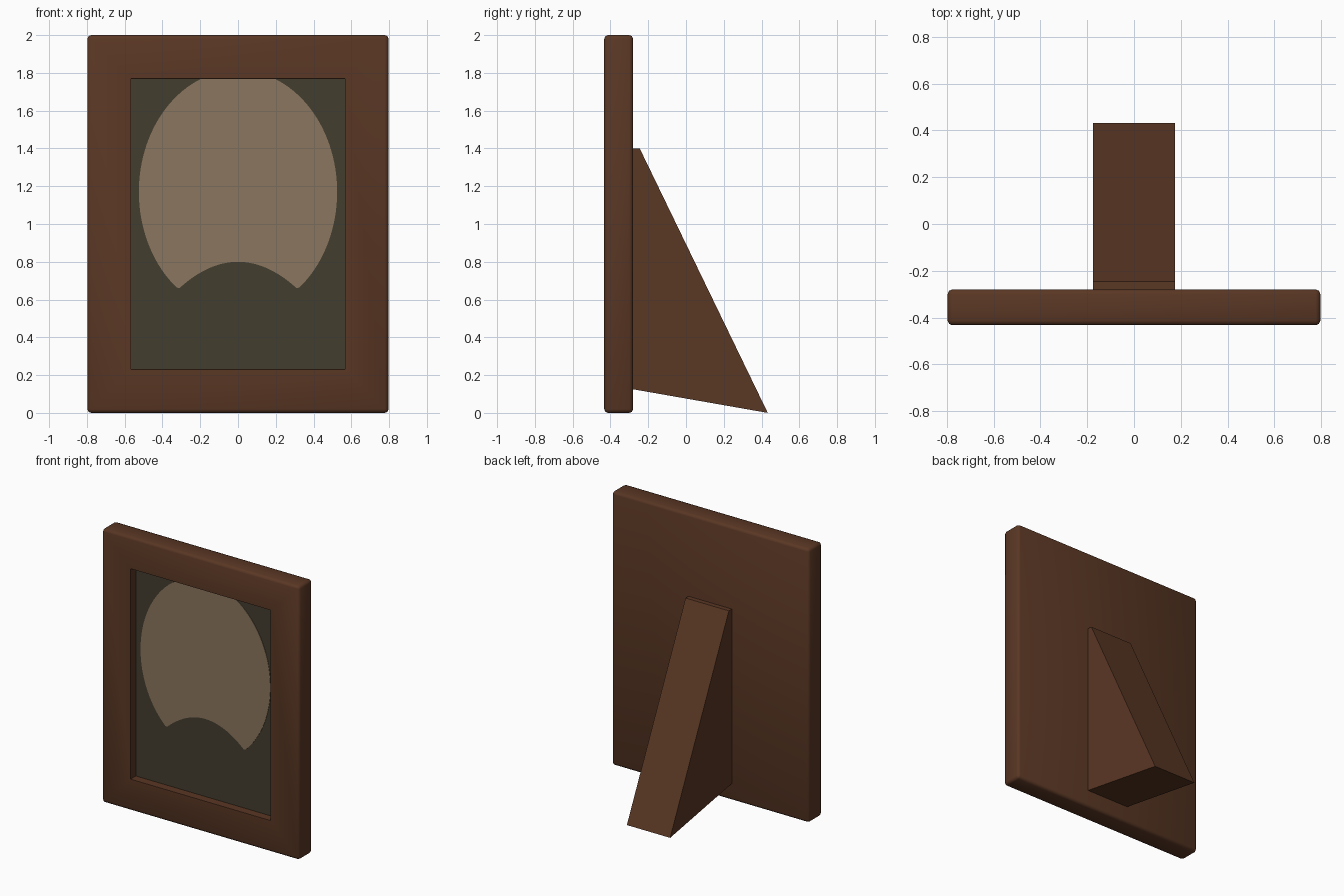
import bpy, bmesh, math

if "Cube" in bpy.data.objects:
    bpy.data.objects.remove(bpy.data.objects["Cube"])


def srgb_material(name, r, g, b):
    lin = [(c / 255 / 12.92) if c < 10 else ((c / 255 + 0.055) / 1.055) ** 2.4 for c in (r, g, b)]
    m = bpy.data.materials.new(name)
    m.diffuse_color = (*lin, 1)
    m.use_nodes = True
    m.node_tree.nodes["Principled BSDF"].inputs["Base Color"].default_value = m.diffuse_color
    return m


wood = srgb_material("brown_wood", 90, 55, 36)
dark = srgb_material("dark_olive", 67, 61, 47)
tan = srgb_material("faded_tan", 138, 118, 94)


def add_object(name, bm, *mats):
    bmesh.ops.recalc_face_normals(bm, faces=bm.faces)
    me = bpy.data.meshes.new(name)
    bm.to_mesh(me)
    bm.free()
    ob = bpy.data.objects.new(name, me)
    bpy.context.collection.objects.link(ob)
    for m in mats:
        me.materials.append(m)
    return ob


def prism(name, points, direction, mat):
    bm = bmesh.new()
    face = bm.faces.new([bm.verts.new(p) for p in points])
    ext = bmesh.ops.extrude_face_region(bm, geom=[face])
    verts = [g for g in ext["geom"] if isinstance(g, bmesh.types.BMVert)]
    bmesh.ops.translate(bm, verts=verts, vec=direction)
    return add_object(name, bm, mat)


HX, Y0, Y1, TOP = 0.797, -0.433, -0.28, 2.0
BORDER, BEVEL, RECESS = 0.231, 0.02, 0.06

# Rounded frame with a recessed picture panel
bm = bmesh.new()
bmesh.ops.create_cube(bm, size=1)
for v in bm.verts:
    v.co = (v.co.x * 2 * HX, Y0 if v.co.y < 0 else Y1, (v.co.z + 0.5) * TOP)
bmesh.ops.bevel(bm, geom=bm.edges[:], offset=BEVEL, segments=2, profile=0.5, affect='EDGES')
bm.normal_update()
front = max((f for f in bm.faces if f.normal.y < -0.99), key=lambda f: f.calc_area())
bmesh.ops.inset_region(bm, faces=[front], thickness=BORDER - BEVEL, use_even_offset=True)
bmesh.ops.inset_region(bm, faces=[front], thickness=0.0005, use_even_offset=True)
for v in front.verts:
    v.co.y = Y0 + RECESS
front.material_index = 1
frame = add_object("picture_frame", bm, wood, dark)
bpy.context.view_layer.objects.active = frame
frame.select_set(True)
bpy.ops.object.shade_smooth_by_angle(angle=math.radians(50))
frame.select_set(False)

# Pale oval with an arched cut at the bottom, clipped by the opening
open_top = TOP - BORDER - 0.001
cx, cz, rx, rz = 0.0, 1.17, 0.525, 0.645
yp = Y0 + RECESS - 0.003
outline = []
a0, a1 = -math.acos(0.325 / rx), math.asin((open_top - cz) / rz)
n = 40
right = [(rx * math.cos(a), cz + rz * math.sin(a))
         for a in (a0 + (a1 - a0) * i / n for i in range(n + 1))]
outline += right + [(-x, z) for x, z in reversed(right)]
outline += [(x, 0.8 - 1.45 * x * x) for x in (-0.31 + 0.62 * i / 24 for i in range(25))]
prism("pale_oval", [(x, yp, z) for x, z in outline], (0, 0.004, 0), tan)

# Wedge-shaped back stand
profile = [(Y1 - 0.01, 1.4), (-0.245, 1.4), (0.433, 0.0), (Y1, 0.125), (Y1 - 0.01, 0.127)]
prism("back_stand", [(-0.175, y, z) for y, z in profile], (0.35, 0, 0), wood)
